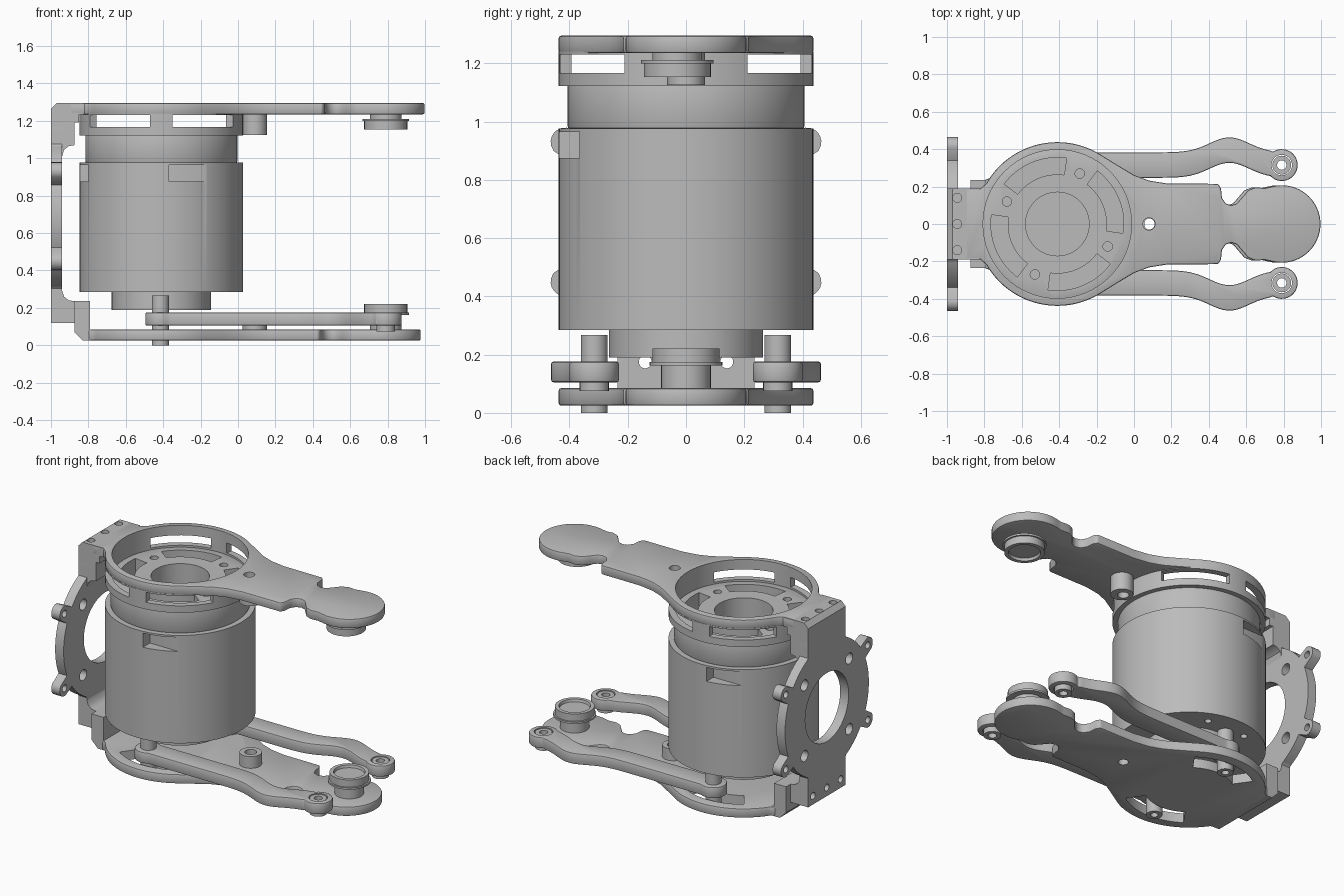
import bpy, bmesh
from math import sin, cos, pi, radians, sqrt, exp

if "Cube" in bpy.data.objects:
    bpy.data.objects.remove(bpy.data.objects["Cube"])

metal = bpy.data.materials.new("plain grey")
metal.use_nodes = True
GREY = (0.5, 0.5, 0.5, 1)
metal.diffuse_color = GREY
metal.node_tree.nodes["Principled BSDF"].inputs["Base Color"].default_value = GREY

MX = -0.41          # motor axis
TIP = 0.79          # joint axis at the arm tips
PIN_Y = 0.315       # side link offset


def arc(cx, cy, r, a0, a1, n=24):
    return [(cx + r * cos(radians(a0 + (a1 - a0) * i / n)),
             cy + r * sin(radians(a0 + (a1 - a0) * i / n))) for i in range(n + 1)]


def circle(cx, cy, r, n=48):
    return arc(cx, cy, r, 0, 360 - 360 / n, n - 1)


def sector(r0, r1, a0, a1):
    return arc(MX, 0, r1, a0, a1) + arc(MX, 0, r0, a1, a0)


def both_sides(half):
    return half + [(x, -y) for x, y in reversed(half) if y > 1e-6]


def apply_all(ob):
    bpy.ops.object.select_all(action='DESELECT')
    ob.select_set(True)
    bpy.context.view_layer.objects.active = ob
    for m in list(ob.modifiers):
        bpy.ops.object.modifier_apply(modifier=m.name)


def finish(name, bm, bevel=0, cuts=()):
    bmesh.ops.recalc_face_normals(bm, faces=bm.faces)
    me = bpy.data.meshes.new(name)
    bm.to_mesh(me)
    bm.free()
    ob = bpy.data.objects.new(name, me)
    bpy.context.collection.objects.link(ob)
    me.materials.append(metal)
    if bevel:
        m = ob.modifiers.new("bevel", 'BEVEL')
        m.width, m.segments, m.limit_method, m.angle_limit = bevel, 2, 'ANGLE', 1.0
    for c in cuts:
        m = ob.modifiers.new("cut", 'BOOLEAN')
        m.operation, m.solver, m.object = 'DIFFERENCE', 'EXACT', c
    apply_all(ob)
    bpy.ops.object.shade_smooth_by_angle(angle=radians(35))
    for c in cuts:
        bpy.data.objects.remove(c)
    return ob


def prism(name, pts, lo, hi, axis='z', bevel=0, cuts=()):
    """Extrude an outline along an axis."""
    place = {'z': lambda a, b, c: (a, b, c), 'x': lambda a, b, c: (c, a, b),
             'y': lambda a, b, c: (a, c, b)}[axis]
    bm = bmesh.new()
    low = [bm.verts.new(place(a, b, lo)) for a, b in pts]
    top = [bm.verts.new(place(a, b, hi)) for a, b in pts]
    bm.faces.new(low)
    bm.faces.new(top)
    for i in range(len(pts)):
        j = (i + 1) % len(pts)
        bm.faces.new((low[i], low[j], top[j], top[i]))
    return finish(name, bm, bevel, cuts)


def cut(pts, lo, hi, axis='z'):
    ob = prism("cutter", pts, lo, hi, axis)
    ob.hide_render = True
    return ob


def drill(a, b, r, lo, hi, axis='z'):
    return cut(circle(a, b, r, 24 if r < 0.1 else 64), lo, hi, axis)


def lathe(name, profile, x, y, n=48):
    """Turn an (r, z) profile around a vertical axis; both ends are capped."""
    bm = bmesh.new()
    rings = [[bm.verts.new((x + r * cos(2 * pi * i / n), y + r * sin(2 * pi * i / n), z))
              for i in range(n)] for r, z in profile]
    for a, b in zip(rings, rings[1:]):
        for i in range(n):
            j = (i + 1) % n
            bm.faces.new((a[i], a[j], b[j], b[i]))
    bm.faces.new(rings[0])
    bm.faces.new(rings[-1])
    return finish(name, bm)


def arm_outline(start, ring_from, dx):
    half = start + arc(MX, 0, 0.437, ring_from, 57, 30)
    half += [(-0.08, 0.31), (0, 0.262), (0.08, 0.232), (0.18, 0.216)]
    half += [(x + dx, y) for x, y in [
        (0.45, 0.215), (0.465, 0.19), (0.47, 0.14), (0.49, 0.11), (0.52, 0.1), (0.55, 0.11),
        (0.58, 0.145), (0.61, 0.18), (0.65, 0.196), (0.7, 0.192), (0.735, 0.2)]]
    return both_sides(half + arc(TIP + dx, 0, 0.207, 100, 0, 24))


def box(x0, x1, y0, y1):
    return [(x0, y0), (x1, y0), (x1, y1), (x0, y1)]


# Motor body with side pockets and bottom screw holes
pockets = [cut(box(-0.37, -0.16, -0.6, -0.365), 0.875, 0.965),
           cut(box(-0.66, -0.45, 0.365, 0.6), 0.875, 0.965),
           cut(box(-1, -0.8, -0.25, -0.04), 0.875, 0.965)]
holes = [drill(MX + 0.35 * cos(k * pi / 4 + 0.4), 0.35 * sin(k * pi / 4 + 0.4), 0.02, 0.2, 0.33)
         for k in range(8)]
prism("motor_body", circle(MX, 0, 0.4375, 96), 0.285, 0.977, cuts=pockets + holes)
prism("motor_lower_boss", circle(MX, 0, 0.265, 64), 0.19, 0.29)

# Motor cap with curved vents, centre bore and screw holes
vents = [cut(sector(0.265, 0.355, a, a + 61), 1.03, 1.3) for a in (82, 172, 262, 352)]
vents += [drill(MX + 0.295 * cos(radians(a)), 0.295 * sin(radians(a)), 0.025, 1.05, 1.3)
          for a in (66, 156, 246, 336)]
vents.append(drill(MX, 0, 0.17, 1.01, 1.3))
prism("motor_cap", circle(MX, 0, 0.406, 96), 0.975, 1.155, bevel=0.008, cuts=vents)

# Slotted ring under the upper arm
windows = [cut(sector(0.36, 0.5, a, a + 53), 1.167, 1.231) for a in (29, 98, 209, 278)]
prism("upper_ring", circle(MX, 0, 0.437, 96), 1.122, 1.24,
      cuts=[drill(MX, 0, 0.397, 1, 1.4)] + windows)

# Upper arm, with its boss and bearing knob
prism("upper_arm", arm_outline([(-0.9, 0.19), (-0.82, 0.19)], 150, 0), 1.235, 1.295, bevel=0.008,
      cuts=[drill(MX, 0, 0.397, 1, 1.4), drill(0.08, 0, 0.033, 1, 1.4)])
prism("upper_boss", circle(0.09, 0, 0.065), 1.125, 1.24, cuts=[drill(0.08, 0, 0.033, 1, 1.4)])
KNOB = [(0.085, 0), (0.085, 0.08), (0.125, 0.08), (0.125, 0.092), (0.115, 0.092),
        (0.115, 0.138), (0.092, 0.138), (0.088, 0.122)]
lathe("upper_knob", [(r, 1.294 - z) if i == 0 else (r, 1.291 - z) for i, (r, z) in enumerate(KNOB)],
      TIP, -0.03)

# Lower arm, with curved pin slots, boss and bearing knob
prism("lower_arm", arm_outline([(-0.8, 0.235)], 146, -0.02), 0.025, 0.085, bevel=0.008,
      cuts=[cut(sector(0.255, 0.375, a, a + 70), -0.1, 0.2) for a in (55, 235)]
      + [drill(0.08, 0, 0.03, -0.1, 0.2)])
prism("lower_boss", circle(0.09, 0, 0.065), 0.08, 0.16, cuts=[drill(0.09, 0, 0.035, 0, 0.3)])
lathe("lower_knob", [(r, 0.083 + z) for r, z in KNOB], TIP, 0)

# Wavy side links with their pins
def wave(x):
    return PIN_Y + 0.08 * exp(-((x - 0.51) / 0.15) ** 2)


xs = [-0.36 + i * 1.09 / 60 for i in range(61)]
for side, s in (("left", 1), ("right", -1)):
    outline = [(x, wave(x) + 0.068) for x in xs] + arc(TIP, PIN_Y, 0.085, 125, -125)
    outline += [(x, wave(x) - 0.068) for x in reversed(xs)] + arc(-0.415, PIN_Y, 0.08, 300, 60)
    prism(side + "_link", [(x, s * y) for x, y in outline], 0.105, 0.176, bevel=0.008,
          cuts=[drill(TIP, s * PIN_Y, 0.055, 0, 0.3)])
    prism(side + "_link_bushing", circle(TIP, s * PIN_Y, 0.05), 0.075, 0.172,
          cuts=[drill(TIP, s * PIN_Y, 0.025, 0, 0.3)])
    prism(side + "_link_pin", circle(-0.415, s * PIN_Y, 0.046), 0, 0.267,
          cuts=[drill(-0.415, s * PIN_Y, 0.022, -0.1, 0.03)])

# Side bracket plate: disc, four lobes and a central strip in one star-shaped outline
CZ = 0.69


def bracket_radius(t):
    c, s = abs(cos(t)) + 1e-9, sin(t)
    strip = min(0.19 / c, (0.51 if s > 0 else 0.57) / (abs(s) + 1e-9))
    best = max(0.425, strip)
    for k in (30, 150, 210, 330):
        d = 0.479
        inside = 0.05 ** 2 - (d * sin(t - radians(k))) ** 2
        if inside > 0 and cos(t - radians(k)) > 0:
            best = max(best, d * cos(t - radians(k)) + sqrt(inside))
    return best


outline = []
for i in range(240):
    t = 2 * pi * (i + 0.5) / 240
    outline.append((bracket_radius(t) * cos(t), CZ + bracket_radius(t) * sin(t)))


def ring_of_holes(angles, d, r):
    return [drill(d * cos(radians(a)), CZ + d * sin(radians(a)), r, -1.2, -0.9, 'x') for a in angles]


def side_holes():
    return [drill(y, 0.175, 0.022, -1.2, -0.7, 'x') for y in (-0.14, 0, 0.14)]


prism("side_bracket", outline, -1, -0.94, 'x',
      cuts=[drill(0, CZ, 0.22, -1.2, -0.9, 'x')] + ring_of_holes((30, 150, 210, 330), 0.479, 0.022)
      + ring_of_holes((45, 135, 225, 315), 0.32, 0.035) + side_holes())

# Bracket ends joining the two arms
prism("upper_bracket_block",
      [(-1, 1.265), (-0.97, 1.295), (-0.83, 1.295), (-0.83, 1.235), (-0.85, 1.235), (-0.85, 1.19),
       (-0.875, 1.19), (-0.875, 1.07), (-0.905, 1.065), (-0.93, 1.045), (-0.94, 1.01), (-1, 1.01)],
      -0.19, 0.19, 'y', cuts=[drill(-0.945, y, 0.024, 1.2, 1.4) for y in (-0.14, 0, 0.14)])
prism("lower_bracket_block",
      [(-1, 0.12), (-0.874, 0.12), (-0.874, 0.236), (-0.905, 0.24), (-0.93, 0.26), (-0.94, 0.29),
       (-1, 0.29)], -0.19, 0.19, 'y', cuts=side_holes())
prism("lower_arm_block",
      [(-0.875, 0.07), (-0.83, 0.025), (-0.76, 0.025), (-0.76, 0.085), (-0.79, 0.085),
       (-0.79, 0.236), (-0.875, 0.236)], -0.235, 0.235, 'y', cuts=side_holes())
